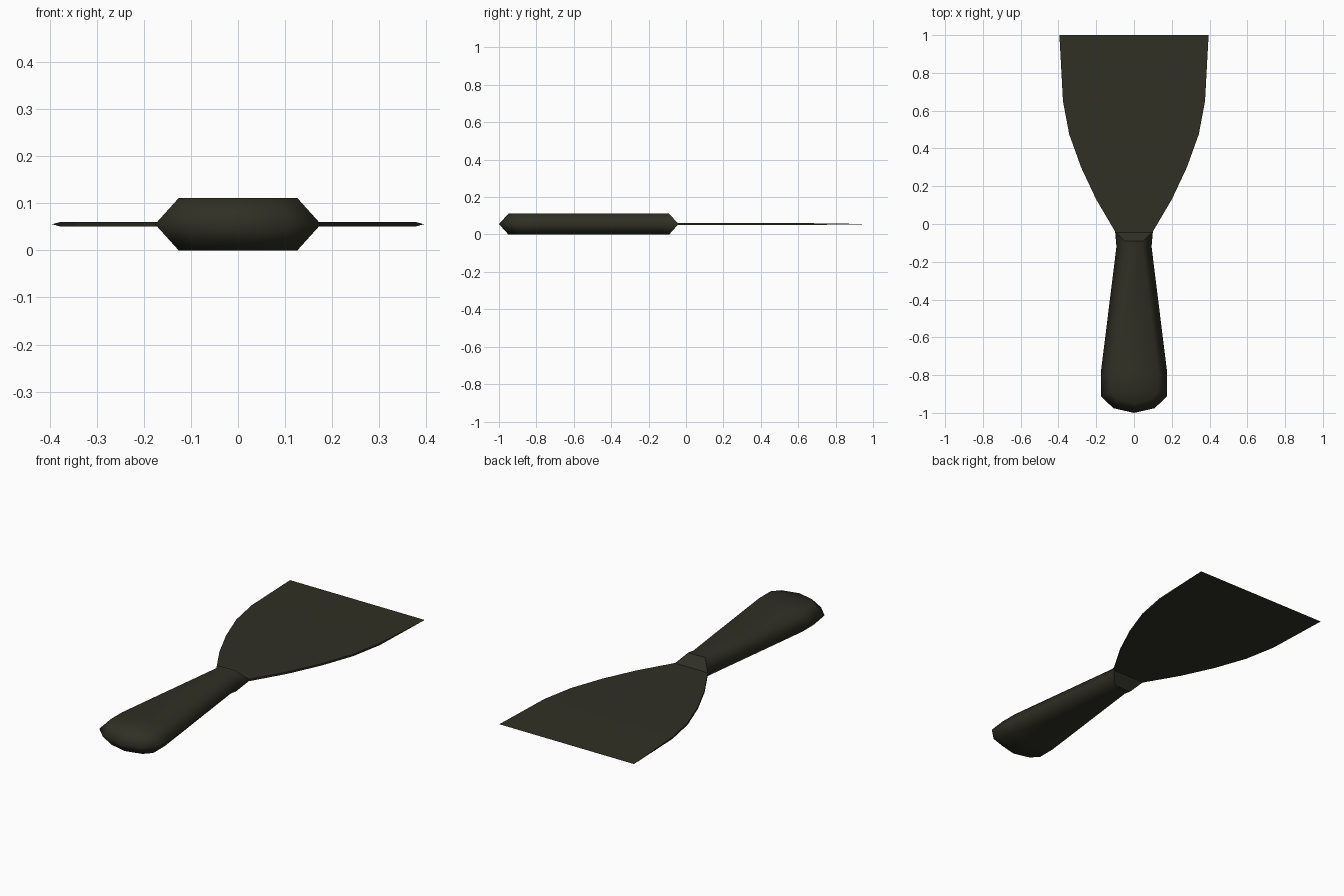
import bpy, bmesh

if "Cube" in bpy.data.objects:
    bpy.data.objects.remove(bpy.data.objects["Cube"])

MID = 0.0555   # height of the centre plane

mat = bpy.data.materials.new("dark olive grey")
mat.diffuse_color = (0.029, 0.029, 0.018, 1)
mat.use_nodes = True
mat.node_tree.nodes["Principled BSDF"].inputs["Base Color"].default_value = mat.diffuse_color


def loft(name, rings, smooth):
    """Skin closed rings of points, cap both ends, first cap flat."""
    bm = bmesh.new()
    loops = [[bm.verts.new(p) for p in ring] for ring in rings]
    n = len(loops[0])
    for a, b in zip(loops, loops[1:]):
        for i in range(n):
            f = bm.faces.new((a[i], a[(i + 1) % n], b[(i + 1) % n], b[i]))
            f.smooth = smooth
    # caps: upper half and lower half meet along the centre plane
    for ring, soft in ((loops[0], False), (loops[-1], smooth)):
        for k in (0, n // 2):
            f = bm.faces.new([ring[(k + j) % n] for j in range(n // 2 + 1)])
            f.smooth = soft
    bmesh.ops.remove_doubles(bm, verts=bm.verts, dist=1e-5)
    bmesh.ops.dissolve_degenerate(bm, edges=bm.edges, dist=1e-5)
    bmesh.ops.recalc_face_normals(bm, faces=bm.faces)
    me = bpy.data.meshes.new(name)
    bm.to_mesh(me)
    bm.free()
    me.materials.append(mat)
    ob = bpy.data.objects.new(name, me)
    bpy.context.collection.objects.link(ob)
    return ob


# Handle: (outer x, outer y, inset x, inset y) from neck to butt
stations = [(0.10, -0.04, 0.05, -0.09), (0.093, -0.12, 0.043, -0.122),
            (0.176, -0.79, 0.126, -0.793), (0.176, -0.91, 0.126, -0.888),
            (0.11, -0.975, 0.09, -0.928), (0, -1.0, 0, -0.95)]
handle = [[(xo, yo, MID), (xi, yi, 2 * MID), (-xi, yi, 2 * MID),
           (-xo, yo, MID), (-xi, yi, 0), (xi, yi, 0)]
          for xo, yo, xi, yi in stations]
loft("handle", handle, True)

# Blade: (half width, y, half thickness), ground to a sharp edge at the tip
outline = [(0.097, -0.045, 0.005), (0.20, 0.13, 0.005), (0.28, 0.30, 0.005),
           (0.343, 0.475, 0.005), (0.376, 0.65, 0.005), (0.395, 1.0, 0.0)]
blade = [[(x, y, MID), (x, y, MID + t), (-x, y, MID + t),
          (-x, y, MID), (-x, y, MID - t), (x, y, MID - t)]
         for x, y, t in outline]
loft("blade", blade, False)
